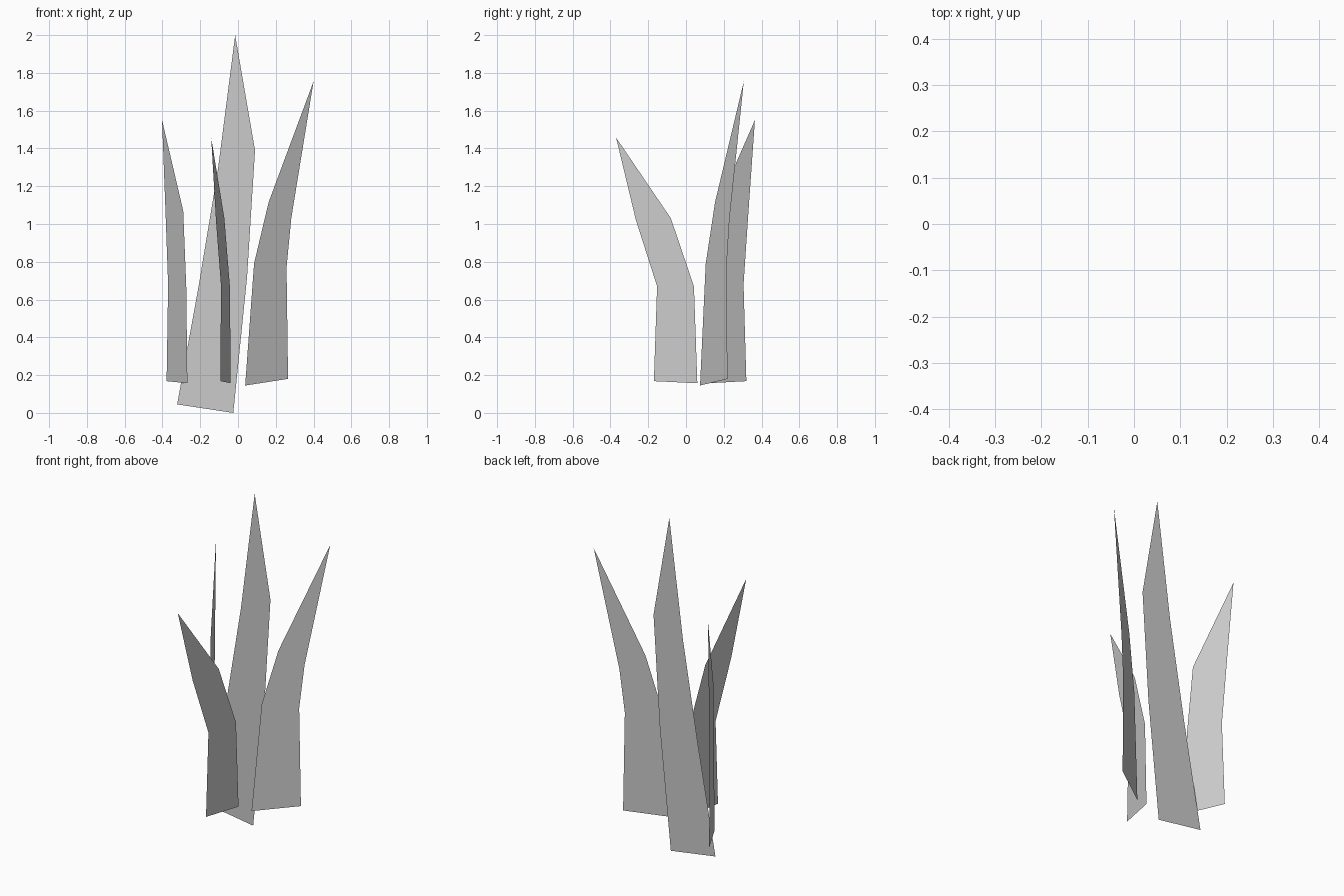
import bpy
from mathutils import Vector

if "Cube" in bpy.data.objects:
    bpy.data.objects.remove(bpy.data.objects["Cube"])


def blade(name, origin, direction, rows, tip):
    """Flat upright leaf: rows of (left t, left z, right t, right z), closed by a tip."""
    o, d = Vector(origin), Vector(direction)

    def point(t, z):
        p = o + d * t
        return (p.x, p.y, z)

    verts = []
    for lt, lz, rt, rz in rows:
        verts += [point(lt, lz), point(rt, rz)]
    verts.append(point(*tip))
    n = len(rows)
    faces = [(2*i, 2*i + 1, 2*i + 3, 2*i + 2) for i in range(n - 1)]
    faces.append((2*n - 2, 2*n - 1, 2*n))
    mesh = bpy.data.meshes.new(name)
    mesh.from_pydata(verts, [], faces)
    obj = bpy.data.objects.new(name, mesh)
    bpy.context.collection.objects.link(obj)
    return obj


# Tall centre blade, parallel to the front
blade("tall_blade", (0, 0.18), (1, 0),
      [(-0.322, 0.045, -0.025, 0.0),
       (-0.207, 0.68, 0.048, 0.72),
       (-0.106, 1.29, 0.09, 1.39)], (-0.015, 2.0))

# Right blade, leaning outwards
blade("right_blade", (0, 0.05), (1, 0.64),
      [(0.038, 0.145, 0.265, 0.18),
       (0.085, 0.79, 0.257, 0.77),
       (0.162, 1.115, 0.282, 1.03)], (0.40, 1.755))

# Left blade, turned towards the back
blade("left_blade", (0, -0.391), (1, -1.88),
      [(-0.378, 0.168, -0.268, 0.157),
       (-0.37, 0.68, -0.274, 0.67),
       (-0.384, 1.07, -0.29, 1.07)], (-0.402, 1.55))

# Front blade, bending forwards, nearly edge-on from the front
blade("front_blade", (-0.053, 0), (0.24, 1),
      [(-0.17, 0.168, 0.06, 0.157),
       (-0.153, 0.67, 0.042, 0.67),
       (-0.265, 1.02, -0.08, 1.03)], (-0.37, 1.457))
